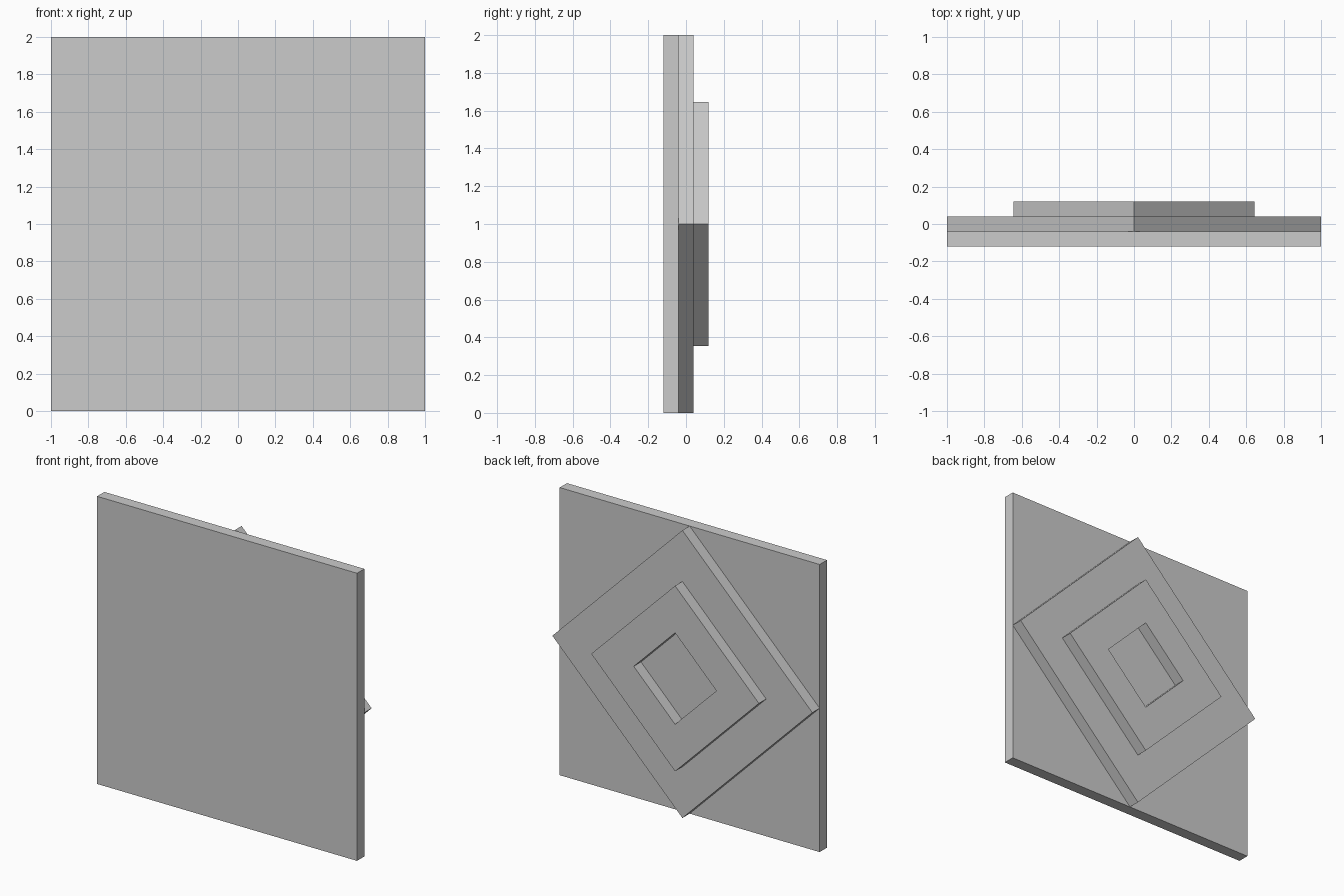
import bpy
import bmesh
from math import cos, sin, pi

cube = bpy.data.objects.get("Cube")
if cube:
    bpy.data.objects.remove(cube, do_unlink=True)

# One plain grey for every part
GREY = (0.6, 0.6, 0.6, 1)
grey = bpy.data.materials.new("plain_grey")
grey.use_nodes = True
grey.diffuse_color = GREY
grey.node_tree.nodes["Principled BSDF"].inputs["Base Color"].default_value = GREY


def square_slab(name, radius, y_front, y_back, turn=0, hole=0):
    """Upright square slab, corner distance radius, with an optional square hole."""
    bm = bmesh.new()

    def loop(r, y):
        return [bm.verts.new((r * cos(turn + i * pi / 2), y,
                              1 + r * sin(turn + i * pi / 2))) for i in range(4)]

    outer = [loop(radius, y) for y in (y_front, y_back)]
    inner = [loop(hole, y) for y in (y_front, y_back)] if hole else None
    for i in range(4):
        j = (i + 1) % 4
        for ring in filter(None, (outer, inner)):
            bm.faces.new((ring[0][i], ring[0][j], ring[1][j], ring[1][i]))
        if inner:
            for a, b in zip(outer, inner):
                bm.faces.new((a[i], a[j], b[j], b[i]))
    if not inner:
        for ring in outer:
            bm.faces.new(ring)
    bmesh.ops.recalc_face_normals(bm, faces=bm.faces)
    mesh = bpy.data.meshes.new(name)
    bm.to_mesh(mesh)
    bm.free()
    mesh.materials.append(grey)
    obj = bpy.data.objects.new(name, mesh)
    bpy.context.collection.objects.link(obj)
    return obj


# Front panel, then two diamond layers stacked behind it
square_slab("front_panel", 2 ** 0.5, -0.12, -0.04, turn=pi / 4)
square_slab("large_diamond", 1, -0.04, 0.04)
square_slab("diamond_frame", 0.645, 0.04, 0.12, hole=0.318)
